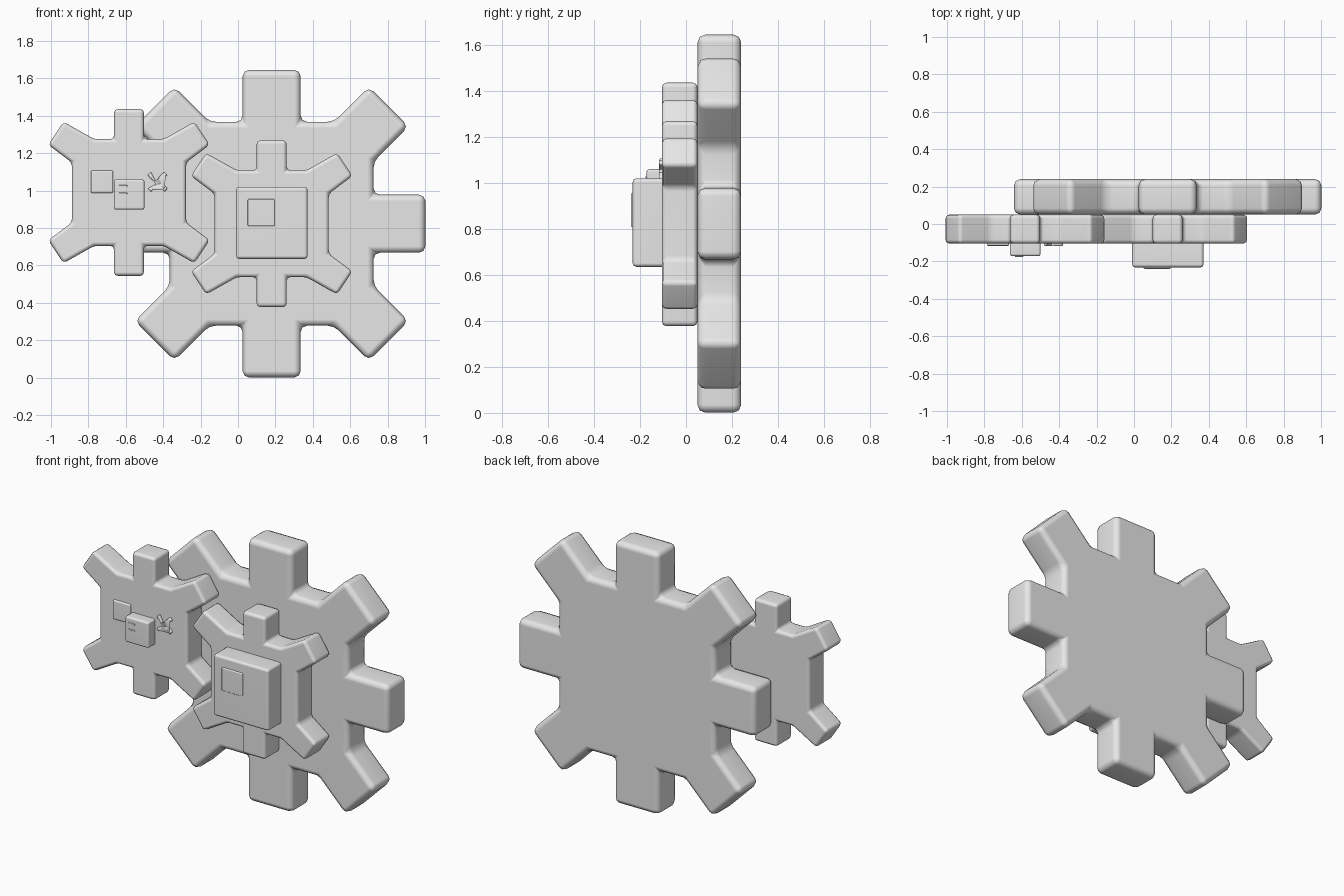
import bpy, bmesh, math

if "Cube" in bpy.data.objects:
    bpy.data.objects.remove(bpy.data.objects["Cube"])

grey = bpy.data.materials.new("light grey")
grey.diffuse_color = (0.8, 0.8, 0.8, 1)
grey.use_nodes = True
grey.node_tree.nodes["Principled BSDF"].inputs["Base Color"].default_value = grey.diffuse_color


def plate(name, pts, cx, cz, y0, y1, bevel, segments=2):
    """Extrude an x/z outline from y0 (front) to y1 (back) and round its edges."""
    bm = bmesh.new()
    front = [bm.verts.new((cx + x, y0, cz + z)) for x, z in pts]
    back = [bm.verts.new((cx + x, y1, cz + z)) for x, z in pts]
    n = len(pts)
    bm.faces.new(front)
    bm.faces.new(back[::-1])
    for i in range(n):
        j = (i + 1) % n
        bm.faces.new((front[i], back[i], back[j], front[j]))
    bmesh.ops.recalc_face_normals(bm, faces=bm.faces)
    me = bpy.data.meshes.new(name)
    bm.to_mesh(me)
    bm.free()
    me.materials.append(grey)
    ob = bpy.data.objects.new(name, me)
    bpy.context.collection.objects.link(ob)
    for p in me.polygons:
        p.use_smooth = True
    b = ob.modifiers.new("bevel", 'BEVEL')
    b.width = bevel
    b.segments = segments
    b.limit_method = 'ANGLE'
    b.angle_limit = math.radians(15)
    w = ob.modifiers.new("normals", 'WEIGHTED_NORMAL')
    w.keep_sharp = True
    return ob


def box(name, x0, x1, z0, z1, y0, y1, bevel):
    hx, hz = (x1 - x0) / 2, (z1 - z0) / 2
    pts = [(-hx, hz), (hx, hz), (hx, -hz), (-hx, -hz)]
    return plate(name, pts, (x0 + x1) / 2, (z0 + z1) / 2, y0, y1, bevel)


# Large eight-toothed gear: one quarter outline turned four times
quarter = [(-.155, .545), (-.155, .822), (.155, .822), (.155, .545),
           (.333, .545), (.52, .732), (.732, .52), (.545, .333)]
big = []
for k in range(4):
    for x, z in quarter:
        for _ in range(k):
            x, z = z, -x
        big.append((x, z))
plate("large_gear", big, 0.18, 0.823, 0.05, 0.24, 0.034)

# Small six-toothed gears: one quadrant mirrored both ways
quad = [(.08, .446), (.08, .285), (.185, .285), (.35, .378), (.432, .255), (.305, .16)]
right = quad + [(x, -z) for x, z in reversed(quad)]
small = right + [(-x, z) for x, z in reversed(right)]
plate("middle_gear", small, 0.18, 0.823, -0.105, 0.05, 0.02)
plate("left_gear", small, -0.583, 0.99, -0.105, 0.05, 0.02)

# Hub block and button on the middle gear
box("hub_block", -0.01, 0.372, 0.635, 1.02, -0.232, -0.09, 0.016)
button = box("hub_button", 0.052, 0.196, 0.81, 0.955, -0.24, -0.20, 0.006)

# Details on the left gear
box("small_square", -0.787, -0.667, 0.987, 1.107, -0.117, -0.09, 0.008)
box("square_knob", -0.664, -0.5, 0.898, 1.06, -0.172, -0.09, 0.012)
for i, z in enumerate((0.985, 1.025)):
    box(f"knob_bar_{i}", -0.637, -0.592, z - 0.004, z + 0.004, -0.176, -0.165, 0.002)

# Raised diagonal cross
a, l = 0.013, 0.063
cross = []
for k in range(4):
    for u, v in ((-a, a), (-a, l), (a, l)):
        t = math.radians(45 - 90 * k)
        cross.append((u * math.cos(t) + v * math.sin(t), -u * math.sin(t) + v * math.cos(t)))
plate("diagonal_cross", cross, -0.43, 1.047, -0.118, -0.09, 0.006)
